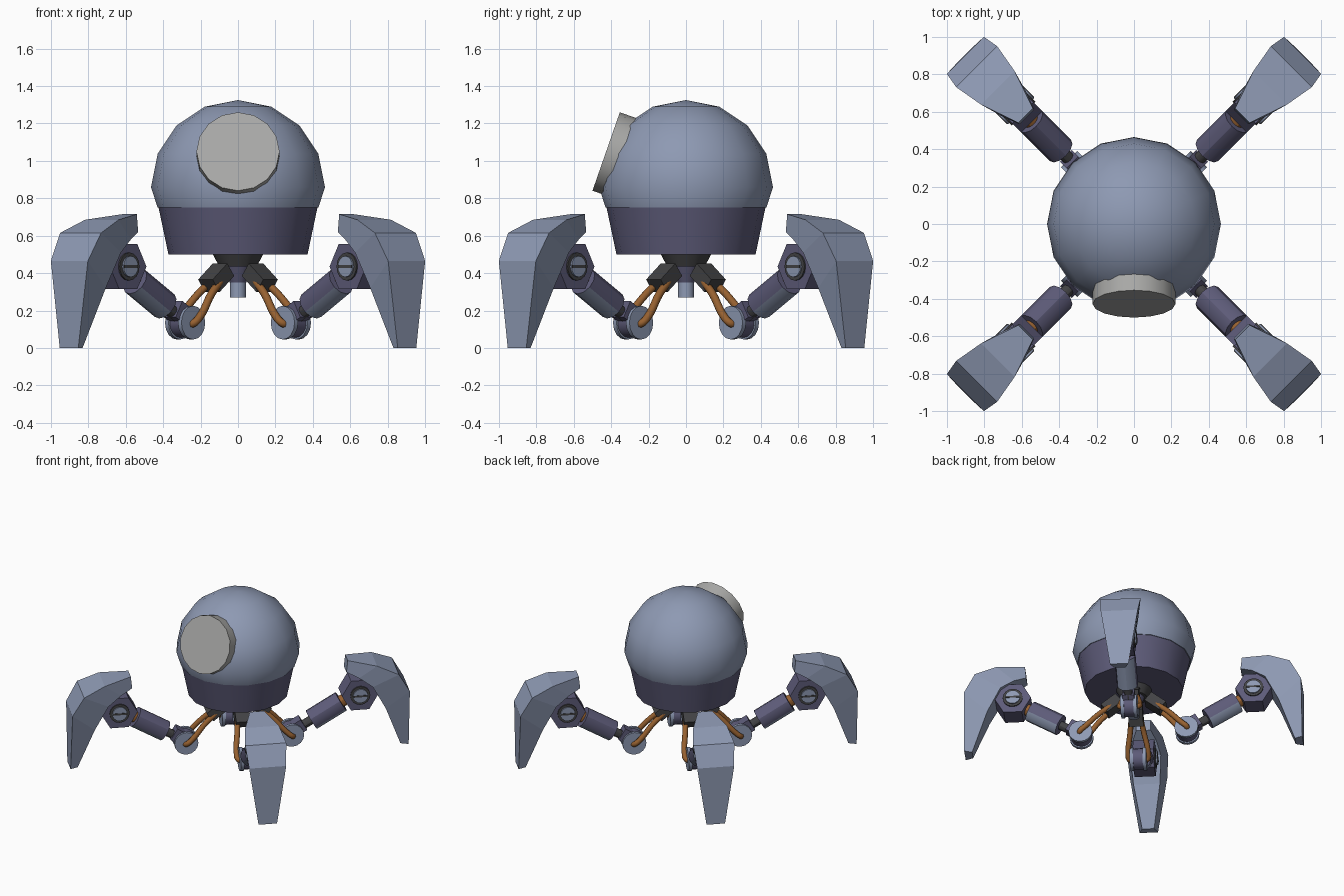
import bpy, bmesh, math
from mathutils import Vector, Matrix

old = bpy.data.objects.get("Cube")
if old:
    bpy.data.objects.remove(old, do_unlink=True)


def material(name, rgb):
    m = bpy.data.materials.new(name)
    m.use_nodes = True
    m.diffuse_color = (*rgb, 1)
    m.node_tree.nodes["Principled BSDF"].inputs["Base Color"].default_value = (*rgb, 1)
    return m


BLUE = material("blue_grey", (0.27, 0.32, 0.45))
PURPLE = material("dark_purple", (0.11, 0.105, 0.19))
GREY = material("light_grey", (0.40, 0.40, 0.39))
DARK = material("charcoal", (0.055, 0.055, 0.058))
BROWN = material("copper_brown", (0.31, 0.12, 0.03))


def finish(name, bm, mats, smooth=True):
    bmesh.ops.recalc_face_normals(bm, faces=bm.faces)
    me = bpy.data.meshes.new(name)
    bm.to_mesh(me)
    bm.free()
    for m in mats:
        me.materials.append(m)
    if smooth:
        me.shade_smooth()
        me.set_sharp_from_angle(angle=math.radians(30))
    ob = bpy.data.objects.new(name, me)
    bpy.context.collection.objects.link(ob)
    return ob


def rod(name, a, b, r1, mat, r2=None, sides=16, spin=0):
    """Cylinder or cone between two points."""
    a, b = Vector(a), Vector(b)
    d = b - a
    bm = bmesh.new()
    mx = (Matrix.Translation((a + b) / 2) @ d.to_track_quat('Z', 'Y').to_matrix().to_4x4()
          @ Matrix.Rotation(spin, 4, 'Z'))
    bmesh.ops.create_cone(bm, cap_ends=True, segments=sides, radius1=r1,
                          radius2=r1 if r2 is None else r2, depth=d.length, matrix=mx)
    return finish(name, bm, [mat])


def box(name, centre, size, mat, tilt=0):
    bm = bmesh.new()
    mx = (Matrix.Translation(centre) @ Matrix.Rotation(tilt, 4, 'Y')
          @ Matrix.Diagonal((*size, 1)))
    bmesh.ops.create_cube(bm, size=1, matrix=mx)
    return finish(name, bm, [mat], False)


def lathe(name, profile, mat, sides=16):
    bm = bmesh.new()
    vs = [bm.verts.new((r, 0, z)) for r, z in profile]
    es = [bm.edges.new(p) for p in zip(vs, vs[1:])]
    bmesh.ops.spin(bm, geom=vs + es, axis=(0, 0, 1), cent=(0, 0, 0),
                   angle=math.tau, steps=sides)
    bmesh.ops.remove_doubles(bm, verts=bm.verts, dist=1e-4)
    return finish(name, bm, [mat])


def tube(name, points, radius, mat):
    cu = bpy.data.curves.new(name, 'CURVE')
    cu.dimensions = '3D'
    cu.bevel_depth = radius
    cu.bevel_resolution = 2
    cu.use_fill_caps = True
    sp = cu.splines.new('BEZIER')
    sp.resolution_u = 6
    sp.bezier_points.add(len(points) - 1)
    for bp, p in zip(sp.bezier_points, points):
        bp.co = p
        bp.handle_left_type = bp.handle_right_type = 'AUTO'
    cu.materials.append(mat)
    ob = bpy.data.objects.new(name, cu)
    bpy.context.collection.objects.link(ob)
    return ob


# Body: dome, bowl and the hub underneath
R, ZC = 0.465, 0.86
dome = [(R * math.sin(i * math.pi / 8), ZC + R * math.cos(i * math.pi / 8)) for i in range(5)]
lathe("dome", dome + [(0.43, 0.75), (0, 0.75)], BLUE)
lathe("bowl", [(0, 0.752), (0.425, 0.752), (0.372, 0.5), (0, 0.5)], PURPLE)
lathe("hub_collar", [(0, 0.52), (0.145, 0.52), (0.1, 0.435), (0, 0.435)], DARK)
lathe("hub_cone", [(0, 0.44), (0.08, 0.44), (0.045, 0.35), (0, 0.35)], PURPLE)
lathe("hub_pin", [(0, 0.37), (0.043, 0.37), (0.043, 0.27), (0, 0.27)], BLUE)

# Eye disc, tilted slightly upward
face = Vector((0, -0.427, 1.05))
normal = Vector((0, -0.944, 0.329))
rod("eye", face - normal * 0.11, face, 0.222, GREY)


def armour():
    """Curved shin plate: outer and inner (radius, height, half width) per station."""
    outer = [(.82, .715, .055), (1.03, .685, .127), (1.19, .615, .155),
             (1.275, .465, .14), (1.278, 0, .07)]
    inner = [(.81, .62, .055), (.90, .58, .09), (1.0, .51, .115),
             (1.10, .32, .10), (1.22, 0, .045)]
    bm = bmesh.new()
    rings = []
    for (ro, zo, wo), (ri, zi, wi) in zip(outer, inner):
        rings.append([bm.verts.new(p) for p in
                      ((ro, -wo, zo), (ro, wo, zo), (ri, wi, zi), (ri, -wi, zi))])
    for a, b in zip(rings, rings[1:]):
        for i in range(4):
            j = (i + 1) % 4
            bm.faces.new((a[i], a[j], b[j], b[i]))
    bm.faces.new(rings[0])
    bm.faces.new(rings[-1])
    return finish("leg_armour", bm, [BLUE], False)


# One leg, pointing along +x
ankle = Vector((0.40, 0, 0.135))
knee = Vector((0.91, 0, 0.435))
along = (knee - ankle).normalized()
side = Vector((0, 1, 0))

sleeve = rod("strut_sleeve", ankle + along * 0.18, ankle + along * 0.44, 0.08, PURPLE, sides=12)
sleeve.data.materials.append(BLUE)
for p in sleeve.data.polygons:
    if p.normal.z < -0.3 and abs(p.normal.dot(along)) < 0.5:
        p.material_index = 1

leg = [
    armour(), sleeve,
    rod("strut_rod", ankle, ankle + along * 0.3, 0.034, DARK, sides=12),
    rod("strut_collar", ankle + along * 0.4, knee, 0.045, BROWN, sides=12),
    rod("ankle_core", ankle - side * 0.04, ankle + side * 0.04, 0.08, PURPLE),
    box("ankle_clevis", ankle + along * 0.06 + Vector((0, 0, 0.02)), (0.09, 0.09, 0.10),
        PURPLE, -math.atan2(along.z, along.x)),
    rod("knee_block", knee - side * 0.08, knee + side * 0.08, 0.138, PURPLE, sides=6,
        spin=0),
    box("hub_block", (0.165, 0, 0.375), (0.14, 0.11, 0.085), DARK, math.radians(38)),
]
# Hexagon corners point inward and outward
for v in leg[6].data.vertices:
    a = v.co - knee
    if abs(a.x) < 0.01 and abs(a.z) > 0.13:
        leg[6].data.transform(Matrix.Translation(knee) @ Matrix.Rotation(math.pi / 6, 4, 'Y')
                              @ Matrix.Translation(-knee))
        break

for s in (-1, 1):
    leg += [
        rod("ankle_disc", ankle + side * s * 0.036, ankle + side * s * 0.062, 0.09, BLUE),
        rod("knee_ring", knee + side * s * 0.07, knee + side * s * 0.09, 0.075, DARK),
        rod("knee_screw", knee + side * s * 0.08, knee + side * s * 0.1, 0.056, BLUE),
        box("screw_slot", knee + side * s * 0.1, (0.105, 0.006, 0.014), DARK),
        tube("ankle_tube", [(0.17, s * 0.035, 0.355), (0.25, s * 0.05, 0.29),
                            (0.365, s * 0.075, 0.165), (0.40, s * 0.07, 0.135),
                            (0.41, s * 0.045, 0.125)], 0.021, BROWN),
    ]

# Four copies around the body
labels = ("back_left", "back_right", "front_right", "front_left")
for ob in leg:
    base = ob.name.split(".")[0]
    for i, label in enumerate(labels):
        o = ob if i == 0 else ob.copy()
        if i:
            bpy.context.collection.objects.link(o)
        o.name = f"{label}_{base}"
        o.rotation_euler = (0, 0, math.radians(45 + 90 * i))
